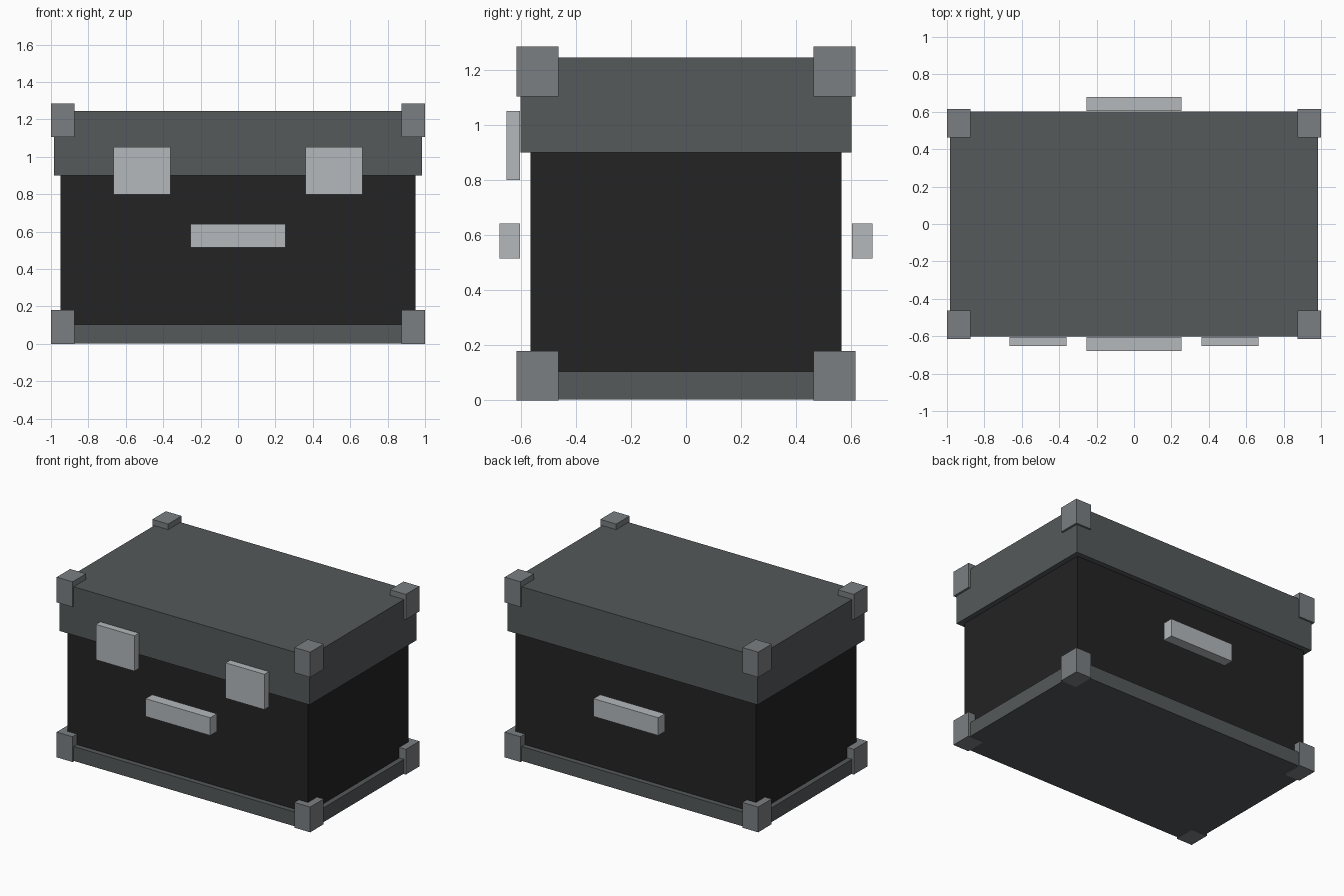
import bpy

cube = bpy.data.objects.get("Cube")
if cube:
    bpy.data.objects.remove(cube, do_unlink=True)


def material(name, colour):
    mat = bpy.data.materials.new(name)
    mat.use_nodes = True
    mat.diffuse_color = (*colour, 1)
    bsdf = next(n for n in mat.node_tree.nodes if n.type == "BSDF_PRINCIPLED")
    bsdf.inputs["Base Color"].default_value = (*colour, 1)
    return mat


def box(name, mat, x, y, z):
    """Box filling the given (low, high) range on each axis."""
    spans = (x, y, z)
    bpy.ops.mesh.primitive_cube_add(size=1, location=[(a + b) / 2 for a, b in spans])
    obj = bpy.context.object
    obj.name = name
    obj.scale = [b - a for a, b in spans]
    bpy.ops.object.transform_apply(location=False, rotation=False, scale=True)
    obj.data.materials.append(mat)
    return obj


def span(side, inner, outer):
    return tuple(sorted((side * inner, side * outer)))


black = material("black panel", (0.017, 0.017, 0.017))
dark_grey = material("dark grey trim", (0.091, 0.1, 0.102))
steel = material("steel grey corner", (0.194, 0.212, 0.226))
silver = material("light silver fitting", (0.456, 0.479, 0.497))

# Case: base tray, body and overhanging lid
box("base", dark_grey, (-0.985, 0.985), (-0.602, 0.602), (0.003, 0.105))
box("body", black, (-0.948, 0.948), (-0.565, 0.565), (0.1, 0.905))
box("lid", dark_grey, (-0.985, 0.985), (-0.602, 0.602), (0.9, 1.245))

# Corner guards, top and bottom
for level, z in (("bottom", (0, 0.18)), ("top", (1.105, 1.285))):
    for side, sx in (("left", 1), ("right", -1)):
        for end, sy in (("front", -1), ("back", 1)):
            box(f"{level}_{end}_{side}_corner", steel,
                span(sx, 0.875, 1), span(sy, 0.463, 0.615), z)

# Handles on front and back
for end, sy in (("front", -1), ("back", 1)):
    box(f"{end}_handle", silver, (-0.255, 0.255), span(sy, 0.603, 0.678), (0.515, 0.642))

# Latches across the lid seam
for side, sx in (("left", 1), ("right", -1)):
    box(f"{side}_latch", silver, span(sx, 0.36, 0.665), (-0.653, -0.603), (0.8, 1.052))
